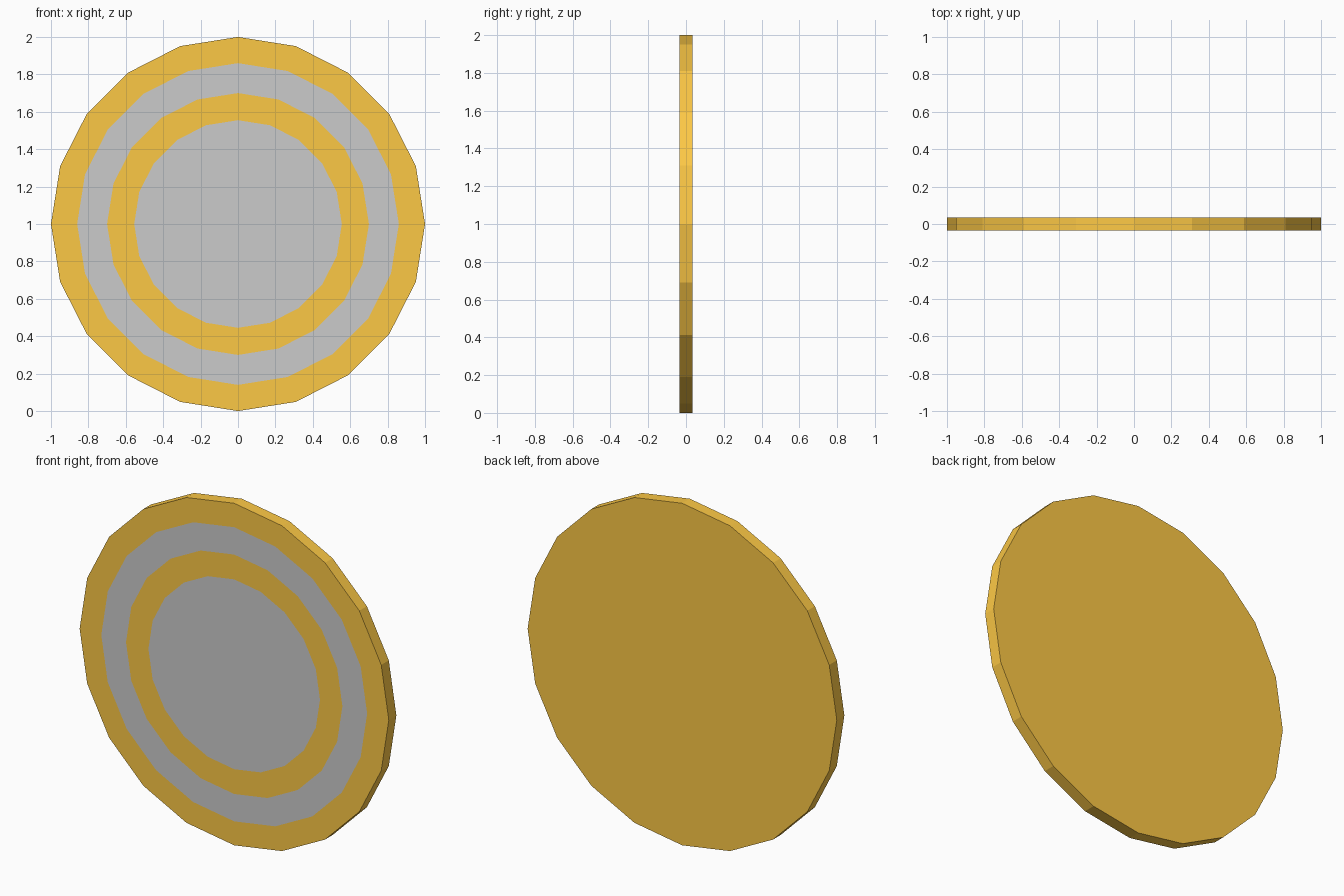
import bpy, bmesh
from math import sin, cos, tau

if "Cube" in bpy.data.objects:
    bpy.data.objects.remove(bpy.data.objects["Cube"])

SIDES = 20
CENTRE_Z = 1.0
FRONT, BACK = -0.035, 0.035
R_OUTER, R_BAND_OUT, R_BAND_IN, R_CENTRE = 1.0, 0.86, 0.70, 0.555

orange = bpy.data.materials.new("orange")
orange.diffuse_color = (0.98, 0.58, 0.06, 1.0)
orange.use_nodes = True
orange.node_tree.nodes["Principled BSDF"].inputs["Base Color"].default_value = orange.diffuse_color


def loop(bm, radius, y):
    return [bm.verts.new((radius * cos(tau * i / SIDES), y,
                          CENTRE_Z + radius * sin(tau * i / SIDES)))
            for i in range(SIDES)]


def bridge(bm, a, b):
    # a is the outer (or rear) loop, b the inner (or front) loop
    for i in range(SIDES):
        j = (i + 1) % SIDES
        bm.faces.new((a[i], a[j], b[j], b[i]))


def finish(bm, name, material=None):
    mesh = bpy.data.meshes.new(name)
    bm.to_mesh(mesh)
    bm.free()
    if material:
        mesh.materials.append(material)
    obj = bpy.data.objects.new(name, mesh)
    bpy.context.collection.objects.link(obj)
    return obj


def flat_ring(name, outer, inner, material=None):
    bm = bmesh.new()
    bridge(bm, loop(bm, outer, FRONT), loop(bm, inner, FRONT))
    return finish(bm, name, material)


# Disc body: back face, rim and outer front border
bm = bmesh.new()
back = loop(bm, R_OUTER, BACK)
front = loop(bm, R_OUTER, FRONT)
bm.faces.new(back[::-1])
bridge(bm, back, front)
bridge(bm, front, loop(bm, R_BAND_OUT, FRONT))
finish(bm, "disc_body", orange)

# Front bands, flush with the border
flat_ring("grey_band", R_BAND_OUT, R_BAND_IN)
flat_ring("orange_band", R_BAND_IN, R_CENTRE, orange)

# Grey centre
bm = bmesh.new()
bm.faces.new(loop(bm, R_CENTRE, FRONT))
finish(bm, "grey_centre")
